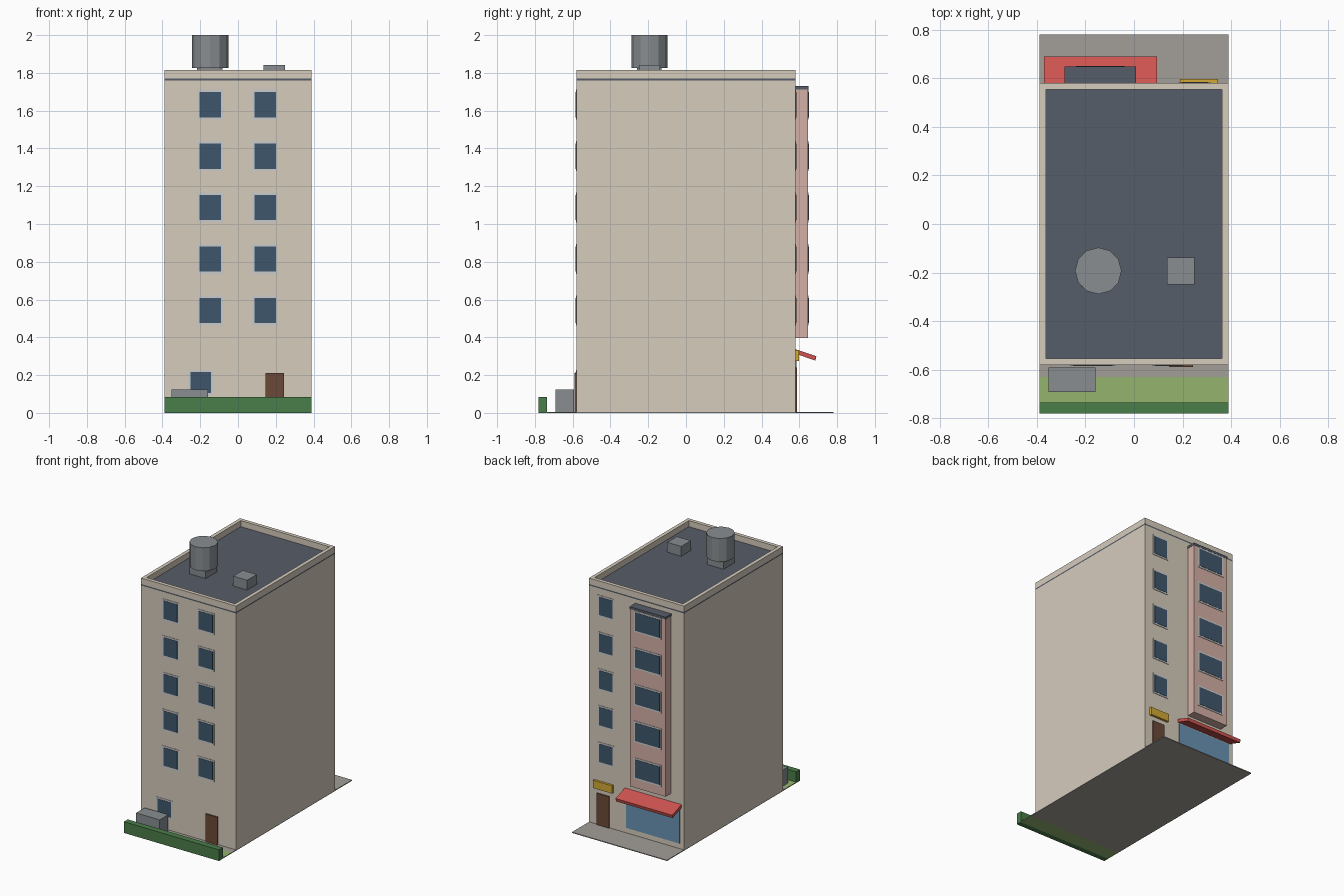
import bpy, bmesh, math

if "Cube" in bpy.data.objects:
    bpy.data.objects.remove(bpy.data.objects["Cube"])


def mat(name, hexcol):
    """Material from an sRGB hex colour."""
    m = bpy.data.materials.new(name)
    rgb = [int(hexcol[i:i + 2], 16) / 255 for i in (0, 2, 4)]
    m.diffuse_color = [((c + 0.055) / 1.055) ** 2.4 for c in rgb] + [1]
    m.use_nodes = True
    m.node_tree.nodes["Principled BSDF"].inputs["Base Color"].default_value = m.diffuse_color
    return m


WALL = mat("wall", "d5ccbc")
ROOF = mat("roof", "565d68")
GLASS = mat("glass", "3f566b")
FRAME = mat("frame", "d8dbdb")
SHOP = mat("shop_glass", "6a93b5")
WOOD = mat("wood", "6b4936")
BAY = mat("bay", "d4b0a6")
RED = mat("awning", "cf5450")
GOLD = mat("sign", "d3a935")
HEDGE = mat("hedge", "4a7d4a")
GRASS = mat("grass", "94b46f")
METAL = mat("metal", "888d91")
PAVING = mat("paving", "a29f98")


def finish(name, bm, m):
    bmesh.ops.recalc_face_normals(bm, faces=bm.faces)
    me = bpy.data.meshes.new(name)
    bm.to_mesh(me)
    bm.free()
    me.materials.append(m)
    ob = bpy.data.objects.new(name, me)
    bpy.context.collection.objects.link(ob)
    return ob


def box(name, x, y, z, m):
    """Box from (min, max) ranges."""
    bm = bmesh.new()
    bmesh.ops.create_cube(bm, size=1)
    for v in bm.verts:
        v.co = [r[0] if c < 0 else r[1] for c, r in zip(v.co, (x, y, z))]
    return finish(name, bm, m)


def window(name, cx, cz, w, h, wall_y, side):
    """Shallow frame and glass pane; side is -1 for front, 1 for back."""
    b = 0.012
    for part, grow, d, m in (("frame", b, 0.003, FRAME), ("glass", 0, 0.005, GLASS)):
        ys = sorted((wall_y - side * 0.002, wall_y + side * d))
        box(f"{name}_{part}", (cx - w / 2 - grow, cx + w / 2 + grow), ys,
            (cz - h / 2 - grow, cz + h / 2 + grow), m)


W, D = 0.39, 0.58

# Ground: paving, grass strip, hedge
box("paving", (-W, W), (-0.63, 0.78), (0, 0.006), PAVING)
box("grass", (-W, W), (-0.74, -0.63), (0, 0.006), GRASS)
box("hedge", (-W, W), (-0.78, -0.735), (0, 0.083), HEDGE)

# Main block, roof slab and parapet
box("main_block", (-W, W), (-D, D), (0.006, 1.76), WALL)
box("roof_slab", (-W, W), (-D, D), (1.76, 1.77), ROOF)
T = 0.027
for s, n in ((-1, "front"), (1, "back")):
    box(f"parapet_{n}", (-W, W), sorted((s * D, s * (D - T))), (1.77, 1.815), WALL)
for s, n in ((-1, "left"), (1, "right")):
    box(f"parapet_{n}", sorted((s * W, s * (W - T))), (-D + T, D - T), (1.77, 1.815), WALL)

# Roof equipment: tank on plinth, access hatch
box("tank_plinth", (-0.217, -0.083), (-0.26, -0.13), (1.77, 1.827), METAL)
bm = bmesh.new()
bmesh.ops.create_cone(bm, cap_ends=True, segments=12, radius1=0.096, radius2=0.096, depth=0.173)
bmesh.ops.translate(bm, verts=bm.verts, vec=(-0.147, -0.193, 1.9135))
finish("water_tank", bm, METAL)
box("roof_hatch", (0.135, 0.25), (-0.25, -0.137), (1.77, 1.843), METAL)

# Bay on the back with its cap
BY = 0.646
box("bay", (-0.285, 0.007), (D, BY), (0.397, 1.713), BAY)
box("bay_cap", (-0.287, 0.009), (D, BY + 0.002), (1.713, 1.73), ROOF)

# Windows on five upper floors
for i in range(5):
    z = 0.542 + 0.2725 * i
    for n, x in (("left", -0.146), ("right", 0.144)):
        window(f"front_window_{n}_{i + 1}", x, z, 0.114, 0.134, -D, -1)
    window(f"back_window_{i + 1}", 0.25, z, 0.11, 0.134, D, 1)
    window(f"bay_window_{i + 1}", -0.139, z, 0.2, 0.134, BY, 1)

# Ground floor front: window, door, utility box
window("front_ground_window", -0.197, 0.16, 0.11, 0.112, -D, -1)
box("front_door", (0.145, 0.243), (-0.59, -D), (0.006, 0.212), WOOD)
box("utility_box", (-0.352, -0.158), (-0.692, -0.592), (0.006, 0.125), METAL)

# Ground floor back: door, sign board, shop window
box("back_door", (0.22, 0.323), (D, 0.588), (0.006, 0.24), WOOD)
box("sign_board", (0.19, 0.347), (D, 0.597), (0.275, 0.333), GOLD)
box("shop_window", (-0.357, 0.085), (D, 0.584), (0.045, 0.305), SHOP)

# Sloped awning: extruded side profile
bm = bmesh.new()
prof = [(D, 0.337), (0.69, 0.3), (0.685, 0.277), (D, 0.313)]
f = bm.faces.new([bm.verts.new((-0.37, y, z)) for y, z in prof])
new = bmesh.ops.extrude_face_region(bm, geom=[f])["geom"]
bmesh.ops.translate(bm, verts=[g for g in new if isinstance(g, bmesh.types.BMVert)], vec=(0.465, 0, 0))
finish("awning", bm, RED)
